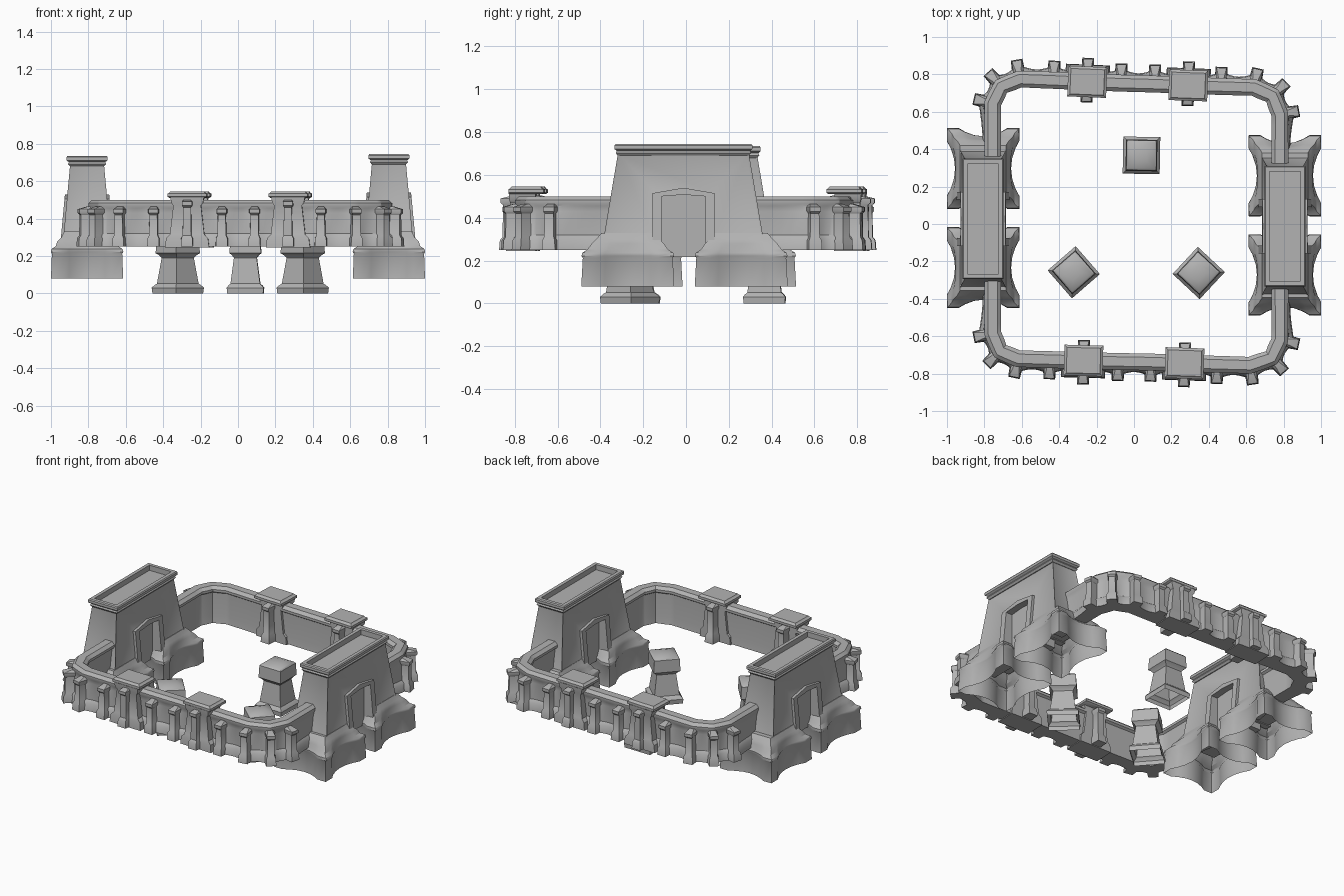
import bpy, bmesh, math
from mathutils import Vector, Matrix

cube = bpy.data.objects.get("Cube")
if cube:
    bpy.data.objects.remove(cube, do_unlink=True)

STONE = bpy.data.materials.new("grey_stone")
STONE.use_nodes = True
COLOR = (0.45, 0.45, 0.45, 1)
STONE.diffuse_color = COLOR
STONE.node_tree.nodes["Principled BSDF"].inputs["Base Color"].default_value = COLOR


def finish(name, bm, matrix=None, angle=35):
    """Turn a bmesh into a smooth-by-angle stone object."""
    bmesh.ops.recalc_face_normals(bm, faces=bm.faces)
    if matrix is not None:
        bm.transform(matrix)
    mesh = bpy.data.meshes.new(name)
    bm.to_mesh(mesh)
    bm.free()
    obj = bpy.data.objects.new(name, mesh)
    bpy.context.collection.objects.link(obj)
    mesh.materials.append(STONE)
    bpy.ops.object.select_all(action='DESELECT')
    obj.select_set(True)
    bpy.context.view_layer.objects.active = obj
    bpy.ops.object.shade_smooth_by_angle(angle=math.radians(angle))
    return obj


def loft(name, rings, matrix=None, bottom=True, top=True):
    """Skin a stack of closed rings with equal point counts."""
    bm = bmesh.new()
    loops = [[bm.verts.new(p) for p in ring] for ring in rings]
    n = len(loops[0])
    for a, b in zip(loops, loops[1:]):
        for i in range(n):
            j = (i + 1) % n
            bm.faces.new((a[i], a[j], b[j], b[i]))
    if bottom:
        bm.faces.new(loops[0])
    if top:
        bm.faces.new(loops[-1])
    return finish(name, bm, matrix)


def rect(z, hx, y0, y1, taper=1.0):
    return [(-hx, y0, z), (hx, y0, z), (hx * taper, y1, z), (-hx * taper, y1, z)]


# --- Perimeter wall ---
# Outward offset, height, share of the scallop between buttresses
WALL = [(-.035, .25, 0), (-.03, .3, 0), (-.03, .455, 0), (-.045, .465, 0), (-.045, .482, 0),
        (-.025, .5, 0), (.025, .5, 0), (.045, .482, 0), (.045, .465, 0), (.04, .455, 0),
        (.05, .43, .6), (.055, .32, .8), (.075, .3, 1), (.08, .25, 1)]
BUTTRESS = [(.25, .037, .105), (.295, .035, .102), (.31, .027, .092), (.42, .024, .09),
            (.43, .031, .1), (.45, .031, .1), (.465, .018, .05)]


def buttress(name, frame, reach=1.0, rise=0.0):
    rings = [rect(z + rise * (z > .4), w, 0, o * reach, .85) for z, w, o in BUTTRESS]
    loft(name, rings, frame)


def pier(name, frame):
    shaft = [(.245, .118), (.295, .112), (.315, .092), (.47, .074), (.485, .085), (.515, .09)]
    loft(name + "_shaft", [rect(z, w, -.045, .045 + w * .4) for z, w in shaft], frame)
    cap = [(.51, .094), (.517, .104), (.533, .104), (.537, .096), (.546, .09)]
    loft(name + "_cap", [rect(z, w, .022 - w, w - .022) for z, w in cap], frame)
    buttress(name + "_outer_buttress", frame, 1.22, .04)
    buttress(name + "_inner_buttress", frame @ Matrix.Rotation(math.pi, 4, 'Z'), 1.05, .04)


def wall(name, nodes, piers, steps=8):
    pts = [Vector((x, y, 0)) for x, y in nodes]
    normals = []
    for i in range(len(pts)):
        before = (pts[i] - pts[max(i - 1, 0)]).normalized()
        after = (pts[min(i + 1, len(pts) - 1)] - pts[i]).normalized()
        d = (before + after).normalized()
        normals.append(Vector((-d.y, d.x, 0)))
    rings = []
    for i in range(len(pts) - 1):
        for s in range(steps + (i == len(pts) - 2)):
            t = s / steps
            p = pts[i].lerp(pts[i + 1], t)
            n = normals[i].lerp(normals[i + 1], t).normalized()
            dip = .025 * math.sin(math.pi * t)
            rings.append([p + n * (o - dip * k) + Vector((0, 0, z)) for o, z, k in WALL])
    loft(name, rings)
    for i in range(1, len(pts) - 1):
        n = normals[i]
        frame = Matrix.Translation(pts[i]) @ Matrix.Rotation(math.atan2(-n.x, n.y), 4, 'Z')
        if i in piers:
            pier(f"{name}_pier_{i}", frame)
        else:
            buttress(f"{name}_buttress_{i}", frame)


wall("back_wall", [(-.755, .2), (-.755, .645), (-.71, .735), (-.61, .775), (-.43, .768),
                   (-.25, .76), (-.07, .753), (.11, .748), (.29, .741), (.465, .735),
                   (.64, .73), (.74, .685), (.78, .585), (.78, .2)], (5, 8))
wall("front_wall", [(.78, -.2), (.78, -.62), (.735, -.715), (.62, -.755), (.445, -.75),
                    (.27, -.744), (.09, -.738), (-.085, -.735), (-.27, -.73), (-.45, -.725),
                    (-.62, -.72), (-.715, -.68), (-.755, -.585), (-.755, -.2)], (5, 8))


# --- Gate towers ---
def half_depth(z):
    return .13 - (z - .27) * .04 / .43


def slab(name, outline, extra, matrix, inset=False):
    """Upright outline in y and z, thickened to follow the batter of the tower."""
    bm = bmesh.new()
    sides = [[bm.verts.new((s * (half_depth(z) + extra), y, z)) for y, z in outline]
             for s in (-1, 1)]
    panels = [bm.faces.new(side) for side in sides]
    n = len(outline)
    for i in range(n):
        j = (i + 1) % n
        f = bm.faces.new((sides[0][i], sides[0][j], sides[1][j], sides[1][i]))
        if i in (0, 2):
            panels.append(f)
    if inset:
        bmesh.ops.recalc_face_normals(bm, faces=bm.faces)
        bmesh.ops.inset_individual(bm, faces=panels, thickness=.014, depth=-.005)
    finish(name, bm, matrix)


def pinched(z, hx, hy, pinch):
    """Rectangle with flat corner tabs and hollowed sides."""
    ring = []
    for sx, sy, along_x in ((1, -1, True), (1, 1, False), (-1, 1, True), (-1, -1, False)):
        for t in (-1, -.68, -.5, -.25, 0, .25, .5, .68):
            d = pinch * max(0, 1 - (t / .68) ** 2)
            if along_x:
                ring.append((sx * t * hx, sy * (hy - d), z))
            else:
                ring.append((sx * (hx - d), sy * t * hy, z))
    return ring


LEG = [(.08, .193, .217, .045), (.212, .188, .21, .045), (.222, .194, .216, .045),
       (.237, .19, .212, .04), (.252, .168, .188, .025), (.28, .158, .168, .012),
       (.3, .138, .148, 0), (.33, .122, .122, 0)]
CROWN = [(.685, .092, .306), (.697, .102, .316), (.707, .097, .311), (.716, .11, .322),
         (.733, .11, .322), (.74, .105, .317), (.74, .082, .294), (.705, .082, .294)]


def gate(side, x, y, lift):
    place = Matrix.Translation((x, y, 0))
    raised = Matrix.Translation((x, y, lift))
    body = [(-.378, .27), (-.305, .7), (.305, .7), (.378, .27), (.12, .27),
            (.12, .505), (-.12, .505), (-.12, .27)]
    slab(side + "_tower_body", body, 0, raised, True)
    arch = [(.145, .265), (.145, .51), (0, .535), (-.145, .51), (-.145, .265),
            (-.103, .265), (-.103, .495), (0, .503), (.103, .495), (.103, .265)]
    slab(side + "_door_frame", arch, .013, raised)
    loft(side + "_door_panel", [rect(z, .075, -.13, .13) for z in (.217, .51)], place)
    loft(side + "_tower_crown", [rect(z, hx, -hy, hy) for z, hx, hy in CROWN], raised)
    for end, s in (("front", -1), ("back", 1)):
        loft(f"{side}_{end}_footing", [pinched(*r) for r in LEG],
             Matrix.Translation((x, y + .005 + s * .265, 0)), bottom=False)


gate("right", -.807, .027, -.005)
gate("left", .807, -.012, .005)

# --- Courtyard pedestals ---
PEDESTAL = [(0, .096), (.03, .099), (.042, .09), (.052, .079), (.19, .061), (.205, .072),
            (.215, .084), (.295, .08), (.305, .07), (.318, .03)]
for name, x, y, turn in (("back", .04, .367, -1), ("right", -.322, -.258, 41),
                         ("left", .346, -.262, 47)):
    frame = Matrix.Translation((x, y, 0)) @ Matrix.Rotation(math.radians(turn), 4, 'Z')
    loft(name + "_pedestal", [rect(z, w, -w, w) for z, w in PEDESTAL], frame, bottom=False)
